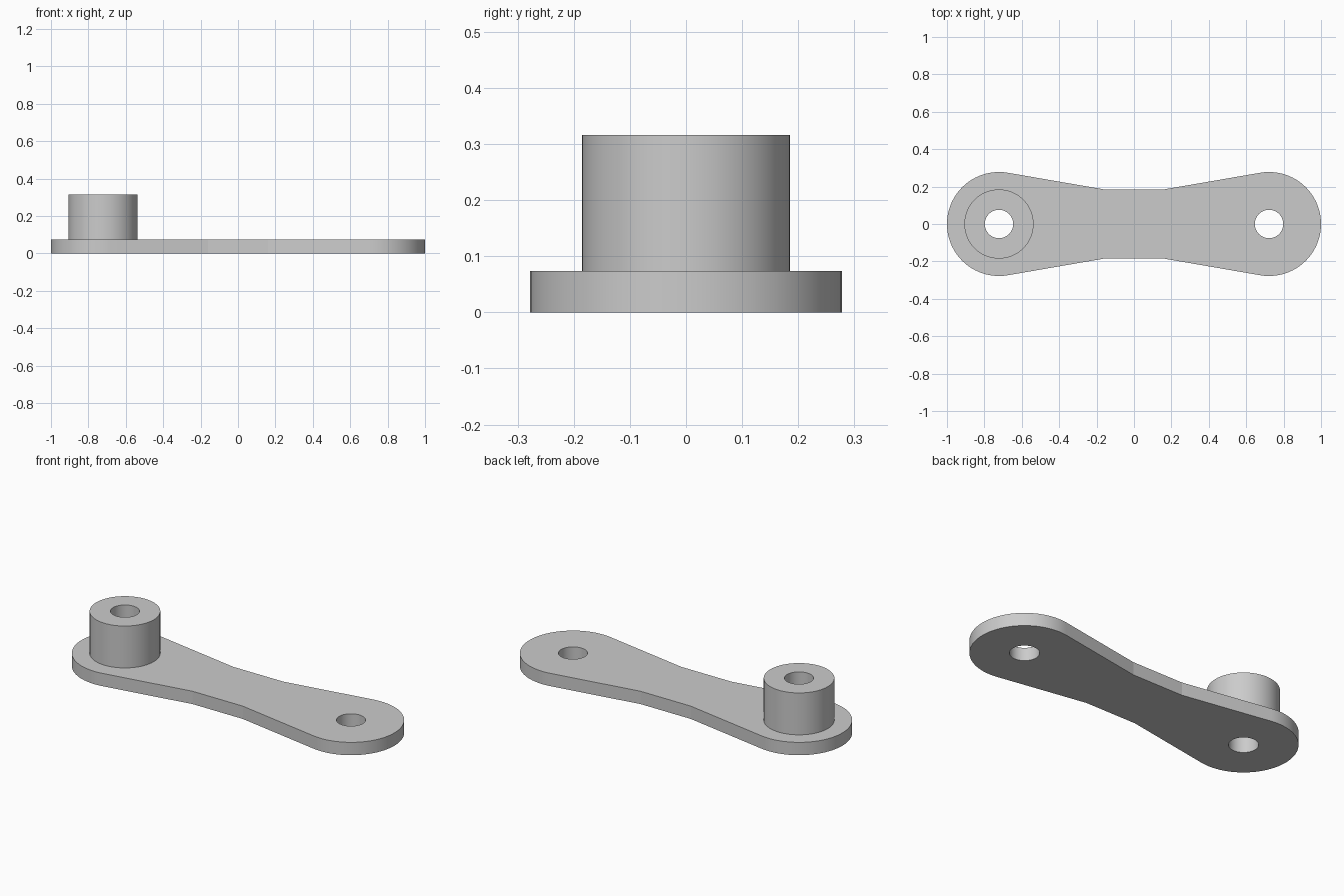
import bpy, bmesh
from math import radians, pi, cos, sin, acos, atan2, hypot

cube = bpy.data.objects.get("Cube")
if cube:
    bpy.data.objects.remove(cube)

PIVOT_X = 0.722          # hole centres at +/- this x
END_R = 0.278            # rounded ends of the link
HOLE_R = 0.076
BOSS_R = 0.185
WAIST = (0.16, 0.185)    # half length and half width of the straight waist
PLATE_TOP, BOSS_TOP = 0.074, 0.316

grey = bpy.data.materials.new("grey_metal")
grey.use_nodes = True
colour = (0.6, 0.6, 0.6, 1)
grey.diffuse_color = colour
grey.node_tree.nodes["Principled BSDF"].inputs["Base Color"].default_value = colour


def circle(cx, r, n=64):
    return [(cx + r * cos(2 * pi * i / n), r * sin(2 * pi * i / n)) for i in range(n)]


def link_outline(n=48):
    """Two round ends joined to a narrow waist by tangent lines."""
    dx, dy = WAIST[0] - PIVOT_X, WAIST[1]
    tangent = atan2(dy, dx) - acos(END_R / hypot(dx, dy))
    angles = [-tangent + 2 * tangent * i / n for i in range(n + 1)]
    arc = [(PIVOT_X + END_R * cos(a), END_R * sin(a)) for a in angles]
    half = [(WAIST[0], -WAIST[1])] + arc + [WAIST]
    return half + [(-x, -y) for x, y in half]


def extruded_part(name, loops, z0, z1):
    """Fill an outline with holes and extrude it into a solid."""
    bm = bmesh.new()
    edges = []
    for loop in loops:
        verts = [bm.verts.new((x, y, z0)) for x, y in loop]
        edges += [bm.edges.new((v, verts[i - 1])) for i, v in enumerate(verts)]
    bmesh.ops.triangle_fill(bm, use_beauty=True, edges=edges)
    top = bmesh.ops.extrude_face_region(bm, geom=bm.faces[:], use_keep_orig=True)
    for item in top["geom"]:
        if isinstance(item, bmesh.types.BMVert):
            item.co.z = z1
    bmesh.ops.recalc_face_normals(bm, faces=bm.faces[:])
    # Smooth the curved walls, keep rims and waist corners crisp
    for face in bm.faces:
        face.smooth = True
    for edge in bm.edges:
        edge.smooth = edge.calc_face_angle(pi) < radians(8)
    mesh = bpy.data.meshes.new(name)
    bm.to_mesh(mesh)
    bm.free()
    mesh.materials.append(grey)
    obj = bpy.data.objects.new(name, mesh)
    bpy.context.collection.objects.link(obj)
    return obj


# Flat link with a hole at each end
extruded_part("link_plate",
              [link_outline(), circle(-PIVOT_X, HOLE_R), circle(PIVOT_X, HOLE_R)],
              0, PLATE_TOP)

# Raised tubular boss on one end
extruded_part("pivot_boss",
              [circle(-PIVOT_X, BOSS_R), circle(-PIVOT_X, HOLE_R)],
              PLATE_TOP, BOSS_TOP)
